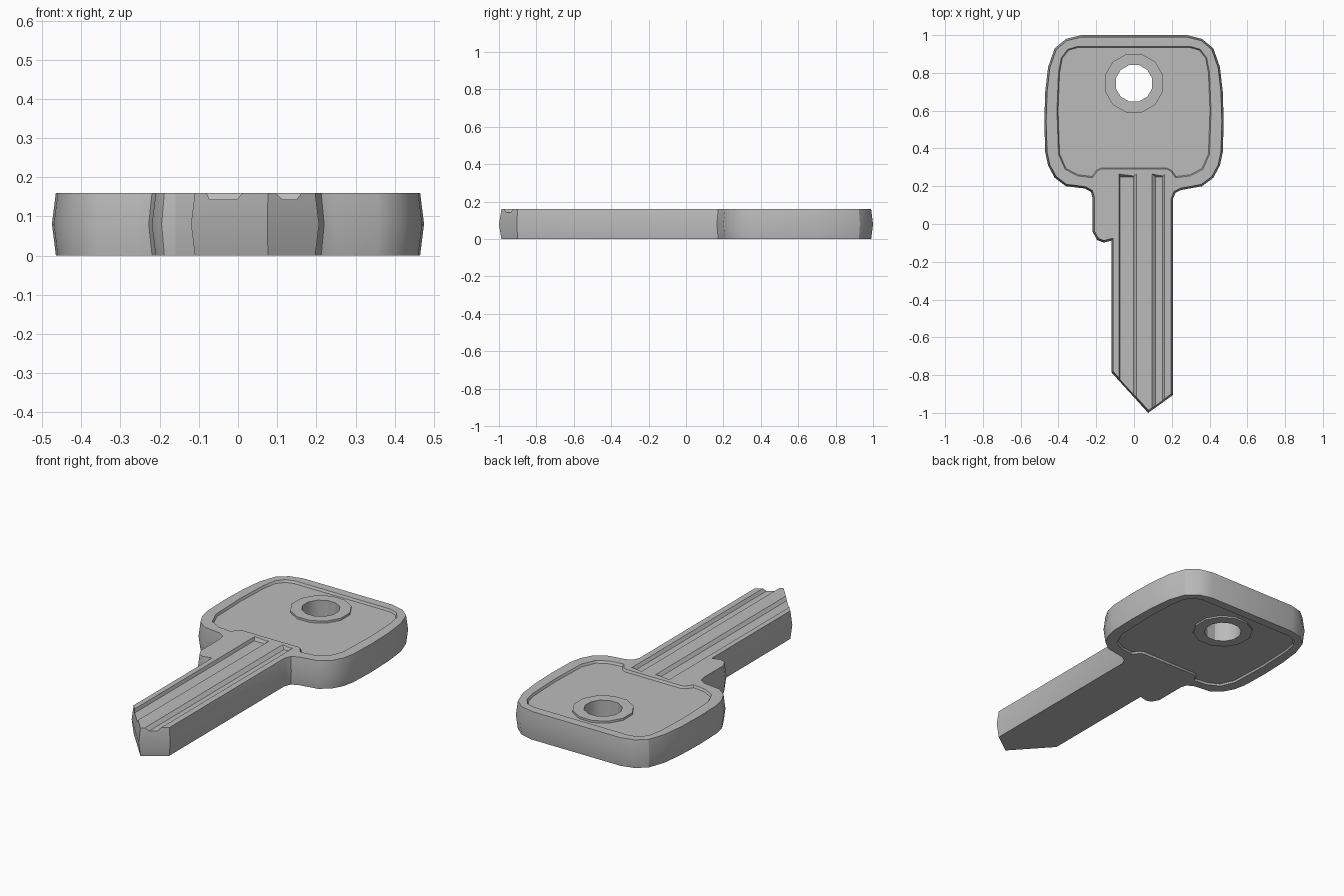
import bpy, bmesh, math
from mathutils import Vector

if "Cube" in bpy.data.objects:
    bpy.data.objects.remove(bpy.data.objects["Cube"])

T = 0.16                      # key thickness
HOLE = (0.0, 0.745)           # key ring hole centre

metal = bpy.data.materials.new("grey_metal")
metal.diffuse_color = (0.5, 0.5, 0.5, 1)
metal.use_nodes = True
metal.node_tree.nodes["Principled BSDF"].inputs["Base Color"].default_value = metal.diffuse_color


def offset(pts, d):
    """Move a closed clockwise outline inwards by d."""
    out = []
    for i, p in enumerate(pts):
        p = Vector(p)
        a = (p - Vector(pts[i - 1])).normalized()
        b = (Vector(pts[(i + 1) % len(pts)]) - p).normalized()
        na, nb = Vector((a.y, -a.x)), Vector((b.y, -b.x))
        m = (na + nb).normalized()
        out.append(p + m * d / max(m.dot(na), 0.5))
    return out


def loft(name, rings):
    """Closed solid through rings of 3D points."""
    bm = bmesh.new()
    vs = [[bm.verts.new(p) for p in r] for r in rings]
    n = len(vs[0])
    for lo, hi in zip(vs, vs[1:]):
        for i in range(n):
            j = (i + 1) % n
            bm.faces.new((lo[i], lo[j], hi[j], hi[i]))
    bm.faces.new(vs[0])
    bm.faces.new(vs[-1])
    bmesh.ops.recalc_face_normals(bm, faces=bm.faces)
    me = bpy.data.meshes.new(name)
    bm.to_mesh(me)
    bm.free()
    me.materials.append(metal)
    ob = bpy.data.objects.new(name, me)
    bpy.context.collection.objects.link(ob)
    return ob


def at(pts, z):
    return [(p[0], p[1], z) for p in pts]


def circle(r, n=12):
    return [(HOLE[0] + r * math.cos(math.tau * (i + .5) / n),
             HOLE[1] + r * math.sin(math.tau * (i + .5) / n)) for i in range(n)]


def cut(ob, cutter):
    m = ob.modifiers.new("cut", 'BOOLEAN')
    m.operation, m.solver, m.object = 'DIFFERENCE', 'EXACT', cutter
    bpy.context.view_layer.objects.active = ob
    bpy.ops.object.modifier_apply(modifier=m.name)
    bpy.data.objects.remove(cutter)


# key body: clockwise outline, sides bulging slightly at mid thickness
head = [(0.28, 1.0), (0.36, 0.98), (0.42, 0.93), (0.455, 0.83), (0.47, 0.7),
        (0.475, 0.54), (0.47, 0.38), (0.455, 0.31), (0.42, 0.245), (0.36, 0.2)]
blade = [(0.25, 0.18), (0.22, 0.165), (0.207, 0.135), (0.207, -0.905), (0.075, -1.0),
         (-0.12, -0.785), (-0.12, -0.088), (-0.16, -0.098), (-0.195, -0.085),
         (-0.22, -0.04), (-0.22, 0.14), (-0.228, 0.17), (-0.26, 0.188)]
outline = head + blade + [(-x, y) for x, y in reversed(head)]
inner = offset(outline, 0.01)
body = loft("key_body", [at(inner, 0), at(outline, T / 2), at(inner, T)])

# sunken panels on both faces of the head
half = [(0.30, 0.94), (0.35, 0.925), (0.385, 0.88), (0.4, 0.8), (0.408, 0.6),
        (0.4, 0.37), (0.365, 0.29), (0.3, 0.255), (0.22, 0.245), (0.195, 0.28),
        (0.175, 0.29)]
panel = half + [(-x, y) for x, y in reversed(half)]
floor = offset(panel, 0.006)
for z, s, d in ((T, 1, 0.013), (0, -1, 0.010)):
    cut(body, loft("panel_cutter", [at(floor, z - s * d), at(panel, z), at(panel, z + s * .05)]))

# two lengthwise grooves on the top of the blade
for a, b, c, d in ((-0.08, -0.073, -0.003, 0.012), (0.095, 0.114, 0.15, 0.162)):
    def section(y, lift):
        z = T - 0.017 + lift
        return [(b, y, z), (c, y, z), (d, y, T), (d, y, T + .05), (a, y, T + .05), (a, y, T)]
    end = section(0.265, 0)
    for i in (0, 1):
        end[i] = (end[i][0], 0.25, end[i][2])
    cut(body, loft("groove_cutter", [section(-1.1, 0), end]))

# hole with a raised collar
cut(body, loft("hole_cutter", [at(circle(0.13), -.1), at(circle(0.13), T + .1)]))
collar = loft("hole_collar", [at(circle(0.16), 0.001), at(circle(0.16), T - 0.001)])
cut(collar, loft("hole_cutter", [at(circle(0.1), -.1), at(circle(0.1), T + .1)]))

for ob in (body, collar):
    bpy.ops.object.select_all(action='DESELECT')
    ob.select_set(True)
    bpy.context.view_layer.objects.active = ob
    bpy.ops.object.shade_smooth_by_angle(angle=math.radians(30))
